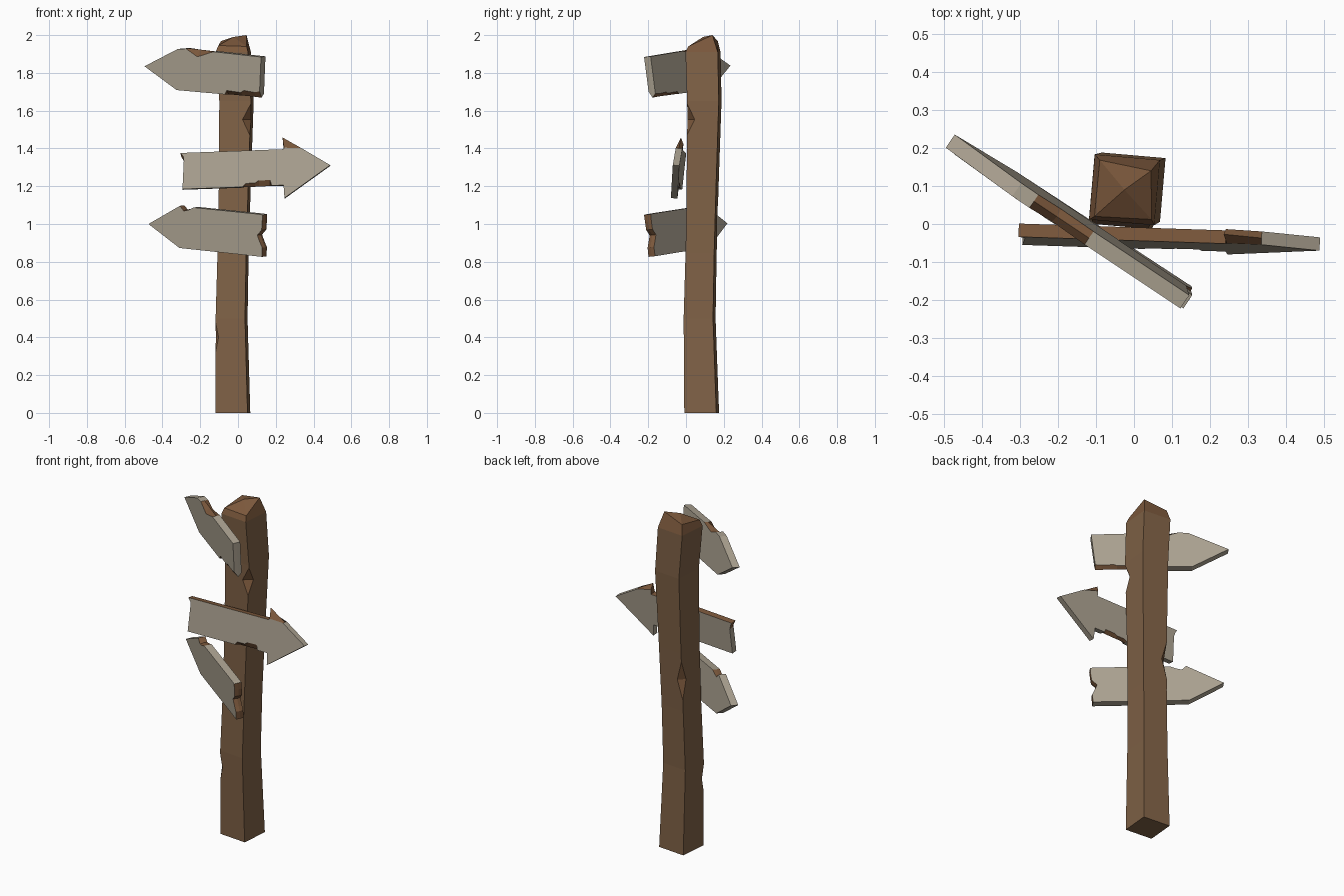
import bpy, bmesh, math
from mathutils import Vector

if "Cube" in bpy.data.objects:
    bpy.data.objects.remove(bpy.data.objects["Cube"])


def material(name, rgb):
    m = bpy.data.materials.new(name)
    m.diffuse_color = (*rgb, 1)
    m.use_nodes = True
    m.node_tree.nodes["Principled BSDF"].inputs["Base Color"].default_value = m.diffuse_color
    return m


POST = material("brown post wood", (0.216, 0.122, 0.062))
BOARD = material("weathered grey wood", (0.42, 0.37, 0.29))
RAW = material("chipped raw wood", (0.20, 0.098, 0.045))


def finish(bm, name, mats):
    bmesh.ops.recalc_face_normals(bm, faces=bm.faces)
    me = bpy.data.meshes.new(name)
    bm.to_mesh(me)
    bm.free()
    for m in mats:
        me.materials.append(m)
    ob = bpy.data.objects.new(name, me)
    bpy.context.collection.objects.link(ob)
    return ob


def post():
    # crooked square shaft: (height, half width, centre x, centre y)
    rings = [(0, .085, -.027, .083), (.5, .078, -.034, .072), (.85, .076, -.026, .08),
             (1.2, .078, -.017, .088), (1.65, .084, -.008, .097), (1.91, .086, -.025, .09)]
    # edge chips: (segment, corner): (start, end, width) along the edge
    chips = {(0, 0): (.64, .96, .1), (2, 3): (.2, .85, .22), (3, 1): (.6, .97, .25)}
    bm = bmesh.new()
    ang = math.radians(-5)
    v = []
    for z, h, cx, cy in rings:
        row = []
        for sx, sy in ((-1, -1), (1, -1), (1, 1), (-1, 1)):
            x, y = sx * h, sy * h
            row.append(bm.verts.new((cx + x * math.cos(ang) - y * math.sin(ang),
                                     cy + x * math.sin(ang) + y * math.cos(ang), z)))
        v.append(row)

    # chip corner points: bottom, top, point on next side, point on previous side
    notch = {}
    for (k, c), (t0, t1, w) in chips.items():
        def at(i, t):
            return v[k][i % 4].co.lerp(v[k + 1][i % 4].co, t)
        tm = (t0 + t1) / 2
        pts = [at(c, t0), at(c, t1), at(c, tm).lerp(at(c + 1, tm), w),
               at(c, tm).lerp(at(c - 1, tm), w)]
        b, t, n, p = notch[k, c] = [bm.verts.new(q) for q in pts]
        for tri in ((t, n, p), (b, p, n)):
            bm.faces.new(tri).material_index = 1

    # shaft sides
    for k in range(len(rings) - 1):
        for i in range(4):
            j = (i + 1) % 4
            loop = [v[k][i], v[k][j]]
            if (k, j) in notch:
                b, t, n, p = notch[k, j]
                loop += [b, p, t]
            loop += [v[k + 1][j], v[k + 1][i]]
            if (k, i) in notch:
                b, t, n, p = notch[k, i]
                loop += [t, n, b]
            bm.faces.new(loop)
    bm.faces.new(v[0][::-1])

    # sloping worn cap
    cap = [bm.verts.new(p) for p in ((-.104, .02, 1.945), (.046, .012, 1.94),
                                     (.045, .14, 2.0), (-.09, .168, 1.968))]
    apex = bm.verts.new((-.025, .09, 1.99))
    for i in range(4):
        j = (i + 1) % 4
        bm.faces.new((v[-1][i], v[-1][j], cap[j], cap[i])).material_index = 1
        bm.faces.new((cap[i], cap[j], apex)).material_index = 1
    finish(bm, "post", (POST, RAW))


def board(name, outline, y0, a, b, thick):
    """Outline in front view (x, z) on the plane y = y0 + a*x + b*z.
    Points with (dx, dz) added belong to a chip; the offset wears the faces inward."""
    bm = bmesh.new()
    back = Vector((-a, 1, -b)).normalized() * thick
    loops = []
    for depth, wear in ((0, 1), (.5, 0), (1, .6)):
        row = []
        for p in outline:
            dx, dz = p[2:] or (0, 0)
            x, z = p[0] + dx * wear, p[1] + dz * wear
            row.append(bm.verts.new(Vector((x, y0 + a * x + b * z, z)) + back * depth))
        loops.append(row)
    bm.faces.new(loops[0])
    bm.faces.new(loops[2][::-1])
    n = len(outline)
    for r, s in zip(loops, loops[1:]):
        for i in range(n):
            j = (i + 1) % n
            f = bm.faces.new((r[i], s[i], s[j], r[j]))
            f.material_index = int(len(outline[i]) > 2 and len(outline[j]) > 2)
    finish(bm, name, (BOARD, RAW))


post()

# top sign, pointing left
board("top_sign",
      [(-.495, 1.835), (-.325, 1.709), (-.07, 1.686, 0, 0), (-.06, 1.685, 0, .022),
       (.015, 1.678, 0, .018), (.03, 1.677, 0, .03), (.085, 1.671, 0, .026),
       (.114, 1.667, 0, .035), (.122, 1.884), (-.13, 1.912, 0, 0),
       (-.215, 1.922, 0, -.037), (-.275, 1.928, 0, 0), (-.32, 1.926)],
      -.222 + .677 * .122 + .1 * 1.884, -.677, -.1, .042)

# middle sign, pointing right with a barbed head
board("middle_sign",
      [(-.304, 1.376, 0, 0), (-.303, 1.362, .014, -.006), (-.287, 1.335, 0, 0), (-.294, 1.185),
       (.024, 1.196, 0, 0), (.04, 1.197, 0, .018), (.09, 1.199, 0, .018),
       (.11, 1.2, 0, .03), (.17, 1.203, 0, .03), (.177, 1.204, 0, 0),
       (.241, 1.206), (.246, 1.138), (.488, 1.312), (.335, 1.402, 0, 0),
       (.235, 1.46, .009, -.056), (.241, 1.396, 0, 0)],
      -.055 - .037 * .294 - .11 * 1.185, -.037, .11, .035)

# bottom sign, pointing left with a split tail
board("bottom_sign",
      [(-.474, 1.0), (-.31, .873), (.128, .826, 0, 0), (.132, .875, -.004, 0),
       (.122, .9, -.005, 0), (.108, .94, -.006, 0), (.13, .968, -.005, 0),
       (.132, 1.01, -.004, 0), (.13, 1.048, 0, 0), (.11, 1.052), (-.235, 1.087, 0, 0),
       (-.262, 1.078, 0, -.004), (-.287, 1.073, 0, -.004), (-.308, 1.096, 0, 0)],
      -.222 + .665 * .13 + .1 * 1.048, -.665, -.1, .042)
